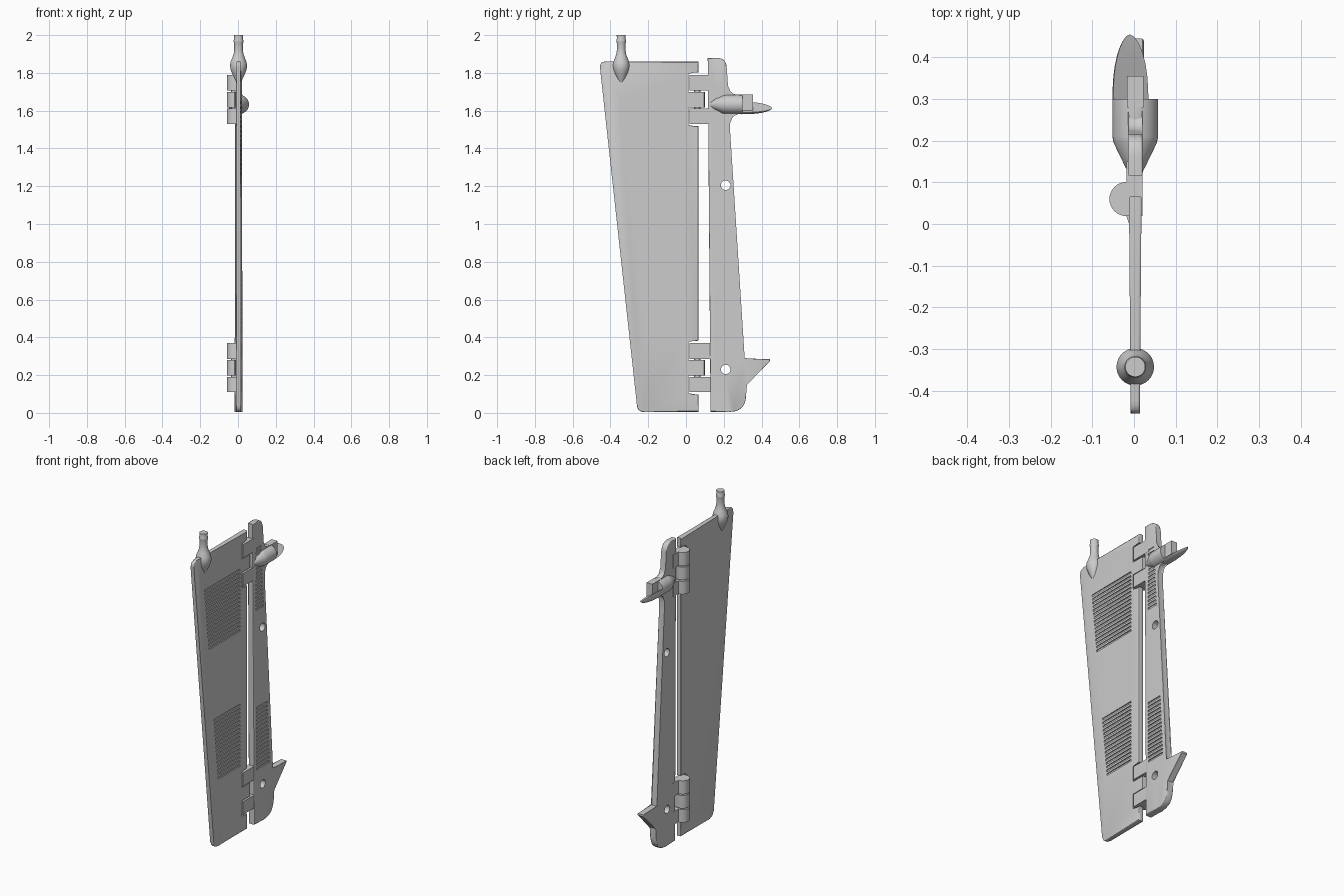
import bpy, bmesh
from math import sin, cos, pi, radians
from mathutils import Vector

cube = bpy.data.objects.get("Cube")
if cube:
    bpy.data.objects.remove(cube)

CX = 0.003  # middle plane of the plates
grey = bpy.data.materials.new("plain grey")
grey.use_nodes = True
grey.diffuse_color = (0.604, 0.604, 0.604, 1)
grey.node_tree.nodes["Principled BSDF"].inputs["Base Color"].default_value = grey.diffuse_color
parts = []


def finish(name, bm):
    bmesh.ops.recalc_face_normals(bm, faces=bm.faces)
    if bm.calc_volume(signed=True) < 0:
        bmesh.ops.reverse_faces(bm, faces=bm.faces)
    mesh = bpy.data.meshes.new(name)
    bm.to_mesh(mesh)
    bm.free()
    mesh.materials.append(grey)
    ob = bpy.data.objects.new(name, mesh)
    bpy.context.collection.objects.link(ob)
    parts.append(ob)
    return ob


def loft(name, rings, bevel=0):
    """Skin a list of equal rings and cap both ends."""
    bm = bmesh.new()
    rows = [[bm.verts.new(p) for p in ring] for ring in rings]
    n = len(rows[0])
    for a, b in zip(rows, rows[1:]):
        for i in range(n):
            j = (i + 1) % n
            bm.faces.new((a[i], a[j], b[j], b[i]))
    caps = [bm.faces.new(rows[0]), bm.faces.new(rows[-1])]
    if bevel:
        rim = [e for f in caps for e in f.edges]
        bmesh.ops.bevel(bm, geom=rim, offset=bevel, segments=3, profile=0.5, affect='EDGES')
    return finish(name, bm)


def rounded(points, steps=6):
    """Outline from (y, z, radius) corners."""
    out = []
    n = len(points)
    for i, (y, z, r) in enumerate(points):
        p = Vector((y, z))
        if not r:
            out.append(p)
            continue
        a = p + (Vector(points[i - 1][:2]) - p).normalized() * r
        b = p + (Vector(points[(i + 1) % n][:2]) - p).normalized() * r
        for k in range(steps + 1):
            t = k / steps
            out.append(a * (1 - t) ** 2 + p * 2 * t * (1 - t) + b * t * t)
    return out


def plate(name, points, half, bevel):
    """Tapered plate; half(y, z) gives half its thickness."""
    pts = rounded(points)
    return loft(name, [[(CX + s * half(y, z), y, z) for y, z in pts] for s in (-1, 1)], bevel)


def lathe(name, profile, place, sides=32):
    return loft(name, [[place(r * cos(2 * pi * i / sides), r * sin(2 * pi * i / sides), t)
                        for i in range(sides)] for r, t in profile])


def add_box(bm, lo, hi):
    lo, hi = Vector(lo), Vector(hi)
    for v in bmesh.ops.create_cube(bm, size=1)["verts"]:
        v.co = (lo + hi) / 2 + v.co * (hi - lo)


def cut(target, bm):
    cutter = finish("cutter", bm)
    parts.remove(cutter)
    cutter.hide_render = True
    mod = target.modifiers.new("cut", 'BOOLEAN')
    mod.operation, mod.solver, mod.object = 'DIFFERENCE', 'EXACT', cutter
    bpy.context.view_layer.objects.active = target
    bpy.ops.object.modifier_apply(modifier=mod.name)
    bpy.data.objects.remove(cutter)


def add_grooves(bm, floor, z0, left, right, rows=16, pitch=0.025):
    for i in range(rows):
        z = z0 + i * pitch
        add_box(bm, (floor, left(z), z), (0.06, right(z), z + pitch * 0.5))


# Main panel, notched along its hinge edge
HINGES = (0.11, 1.53)
edge, notch = 0.067, 0.008
corners = [(-0.256, 0.005, 0.035), (edge, 0.005, 0)]
for z in HINGES:
    corners += [(edge, z - 0.012, 0), (notch, z - 0.012, 0),
                (notch, z + 0.272, 0), (edge, z + 0.272, 0)]
corners += [(edge, 1.86, 0), (-0.459, 1.86, 0.035)]
panel = plate("main_panel", corners, lambda y, z: 0.0146 + 0.008 * y, 0.006)

bm = bmesh.new()
for z0 in (0.42, 1.26):
    add_grooves(bm, 0.010, z0, lambda z: -0.172 - 0.108 * z, lambda z: -0.006)
cut(panel, bm)

# Narrow tail plate with fillets, spike and holes
tail = plate("tail_plate", [
    (0.13, 0.005, 0), (0.318, 0.005, 0.09), (0.318, 0.15, 0), (0.445, 0.274, 0),
    (0.445, 0.285, 0), (0.306, 0.285, 0), (0.233, 1.50, 0.02), (0.235, 1.585, 0.05),
    (0.29, 1.585, 0), (0.29, 1.68, 0), (0.226, 1.68, 0.05), (0.212, 1.88, 0.05),
    (0.115, 1.88, 0)],
    lambda y, z: 0.021 - 0.002 * z, 0.005)

bm = bmesh.new()
for z0 in (0.34, 1.33):
    add_grooves(bm, 0.016, z0, lambda z: 0.148, lambda z: 0.297 - 0.058 * z)
for z in (0.23, 1.205):
    ring = bmesh.ops.create_cone(bm, cap_ends=True, segments=24, radius1=0.025,
                                 radius2=0.025, depth=0.2)["verts"]
    for v in ring:
        v.co = (v.co.z, 0.21 + v.co.x, z + v.co.y)
cut(tail, bm)

# Hinges: half-round knuckles with flat leaves, and a pin
PX, PY, R = -0.018, 0.06, 0.041


def knuckle(name, z, height, leaf_end):
    arc = [(PX - R * sin(pi * i / 16), PY - R * cos(pi * i / 16)) for i in range(17)]
    if leaf_end > PY:
        outline = arc + [(PX, leaf_end), (0.021, leaf_end), (0.021, PY - R)]
    else:
        outline = arc + [(0.017, PY + R - 0.005), (0.017, leaf_end), (PX + 0.006, leaf_end)]
    loft(name, [[(x, y, h) for x, y in outline] for h in (z, z + height)])


for label, z in zip(("lower", "upper"), HINGES):
    knuckle(label + "_hinge_tail_knuckle_bottom", z, 0.081, 0.15)
    knuckle(label + "_hinge_panel_knuckle", z + 0.088, 0.081, 0.0)
    knuckle(label + "_hinge_tail_knuckle_top", z + 0.176, 0.084, 0.15)
    lathe(label + "_hinge_pin", [(0.018, z + 0.01), (0.018, z + 0.25)],
          lambda a, b, t: (PX + a, PY + b, t), 16)

# Finial on the top edge of the panel
lathe("finial", [
    (0.001, 1.72), (0.014, 1.755), (0.032, 1.79), (0.043, 1.82), (0.045, 1.84),
    (0.042, 1.858), (0.033, 1.88), (0.026, 1.9), (0.023, 1.92), (0.023, 1.955),
    (0.026, 1.966), (0.026, 1.972), (0.023, 1.98), (0.024, 2.0)],
    lambda a, b, t: (CX + a, -0.343 + b, t))

# Pod body with a tapered nose
PZ = 1.633
lathe("pod_body", [
    (0.004, 0.12), (0.015, 0.124), (0.023, 0.135), (0.052, 0.195), (0.055, 0.21),
    (0.055, 0.3)],
    lambda a, b, t: (CX + a, t, PZ + b * 0.94))

# Hollow-sided blade behind the pod, its flat side tilted
blade = []
for t in (0, 0.2, 0.4, 0.55, 0.7, 0.8, 0.88, 0.94, 0.98, 1):
    s = max(0.02, (1 - t ** 2.5) ** 0.6)
    mx, mz = CX - 0.013 * (1 - s), PZ - 0.02 * (1 - s)
    angles = [radians(165 + 140 * i / 16) for i in range(17)]
    blade.append([(mx + 0.055 * s * cos(a), 0.29 + 0.165 * t, mz + 0.052 * s * sin(a))
                  for a in angles])
loft("pod_blade", blade)

# Block standing on the blade
bm = bmesh.new()
add_box(bm, (CX - 0.02, 0.28, 1.6), (CX + 0.02, 0.355, 1.686))
finish("pod_block", bm)

# Smooth the curved surfaces, keep hard edges
bpy.ops.object.select_all(action='DESELECT')
for ob in parts:
    ob.select_set(True)
bpy.context.view_layer.objects.active = parts[0]
bpy.ops.object.shade_smooth_by_angle(angle=radians(30))
